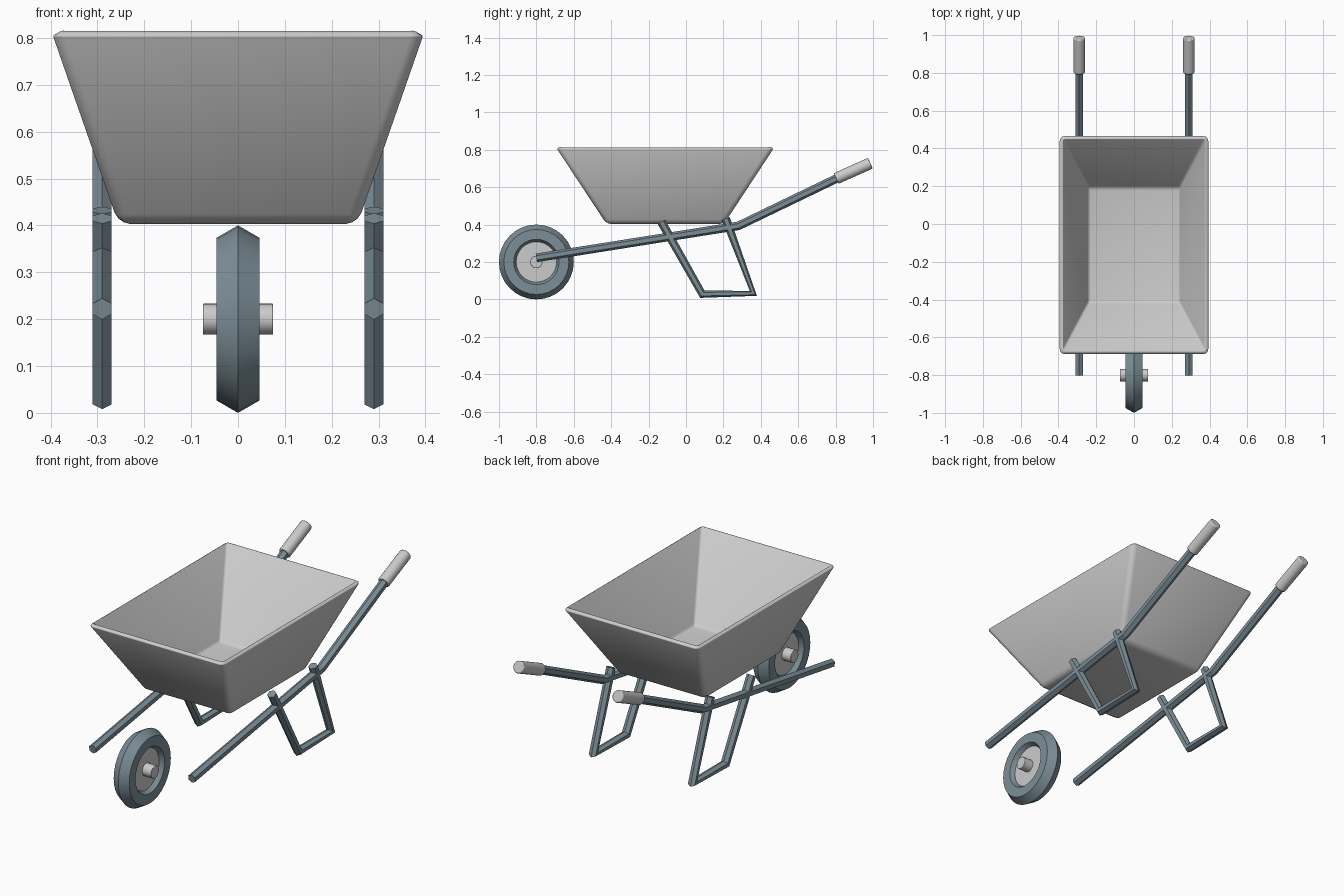
import bpy, bmesh, math
from mathutils import Vector

if "Cube" in bpy.data.objects:
    bpy.data.objects.remove(bpy.data.objects["Cube"])

slate = bpy.data.materials.new("slate")
slate.diffuse_color = (0.2, 0.27, 0.31, 1)
slate.use_nodes = True
slate.node_tree.nodes["Principled BSDF"].inputs["Base Color"].default_value = slate.diffuse_color


def add_object(name, bm, mat=None):
    bmesh.ops.recalc_face_normals(bm, faces=bm.faces)
    me = bpy.data.meshes.new(name)
    bm.to_mesh(me)
    bm.free()
    ob = bpy.data.objects.new(name, me)
    bpy.context.collection.objects.link(ob)
    if mat:
        me.materials.append(mat)
    return ob


def smooth(ob, angle=30):
    bpy.ops.object.select_all(action='DESELECT')
    ob.select_set(True)
    bpy.context.view_layer.objects.active = ob
    bpy.ops.object.shade_smooth_by_angle(angle=math.radians(angle))


def tube(name, x, path, r, sides, mat=None):
    """Tube following (y, z) points in the plane at x."""
    pts = [Vector((x, y, z)) for y, z in path]
    bm = bmesh.new()
    rings = []
    for i, p in enumerate(pts):
        t = Vector()
        if i > 0:
            t += (p - pts[i - 1]).normalized()
        if i < len(pts) - 1:
            t += (pts[i + 1] - p).normalized()
        t.normalize()
        n = Vector((1, 0, 0)).cross(t)
        ring = []
        for k in range(sides):
            a = 2 * math.pi * k / sides
            ring.append(bm.verts.new(p + r * (n * math.cos(a) + Vector((1, 0, 0)) * math.sin(a))))
        rings.append(ring)
    for a, b in zip(rings, rings[1:]):
        for k in range(sides):
            j = (k + 1) % sides
            bm.faces.new((a[k], a[j], b[j], b[k]))
    bm.faces.new(rings[0])
    bm.faces.new(rings[-1])
    return add_object(name, bm, mat)


def bevel(ob, width, segments, angle=50):
    m = ob.modifiers.new("bevel", 'BEVEL')
    m.width = width
    m.segments = segments
    m.limit_method = 'ANGLE'
    m.angle_limit = math.radians(angle)


# Tub: open tapered box with rounded edges, given thickness
bm = bmesh.new()
bot = [bm.verts.new((x, y, 0.403)) for x, y in
       ((-0.255, -0.425), (0.255, -0.425), (0.255, 0.203), (-0.255, 0.203))]
top = [bm.verts.new((x, y, 0.805)) for x, y in
       ((-0.395, -0.69), (0.395, -0.69), (0.395, 0.467), (-0.395, 0.467))]
bm.faces.new(bot)
for k in range(4):
    j = (k + 1) % 4
    bm.faces.new((bot[k], bot[j], top[j], top[k]))
bmesh.ops.recalc_face_normals(bm, faces=bm.faces)
bmesh.ops.bevel(bm, geom=[e for e in bm.edges if not e.is_boundary],
                offset=0.025, offset_type='OFFSET', segments=3, profile=0.5, affect='EDGES')
if min(bm.faces, key=lambda f: f.calc_center_median().z).normal.z > 0:
    bmesh.ops.reverse_faces(bm, faces=bm.faces)
tub = add_object("tub", bm)
solid = tub.modifiers.new("thickness", 'SOLIDIFY')
solid.thickness = 0.02
solid.offset = -1
solid.use_even_offset = True
bevel(tub, 0.004, 2)
smooth(tub)

# Rails, grips and legs on both sides
for side, x in (("left", -0.29), ("right", 0.29)):
    tube(side + "_rail", x, [(-0.8, 0.222), (0.28, 0.393), (0.84, 0.663)], 0.023, 6, slate)
    tube(side + "_leg", x, [(-0.132, 0.415), (0.087, 0.028), (0.36, 0.032), (0.212, 0.432)],
         0.023, 6, slate)
    grip = tube(side + "_grip", x, [(0.802, 0.646), (0.986, 0.728)], 0.031, 20)
    bevel(grip, 0.005, 2)
    smooth(grip)

# Wheel: six-sided tyre section, disc and axle hub
bpy.ops.mesh.primitive_torus_add(major_segments=32, minor_segments=6, major_radius=0.1475,
                                 minor_radius=0.0525, location=(0, -0.8, 0.2),
                                 rotation=(0, math.pi / 2, 0))
tyre = bpy.context.object
tyre.name = "tyre"
tyre.data.materials.append(slate)
smooth(tyre)
for name, r, depth in (("wheel_disc", 0.109, 0.046), ("wheel_hub", 0.033, 0.15)):
    bpy.ops.mesh.primitive_cylinder_add(vertices=32, radius=r, depth=depth,
                                        location=(0, -0.8, 0.2), rotation=(0, math.pi / 2, 0))
    part = bpy.context.object
    part.name = name
    bevel(part, 0.002, 2)
    smooth(part)
